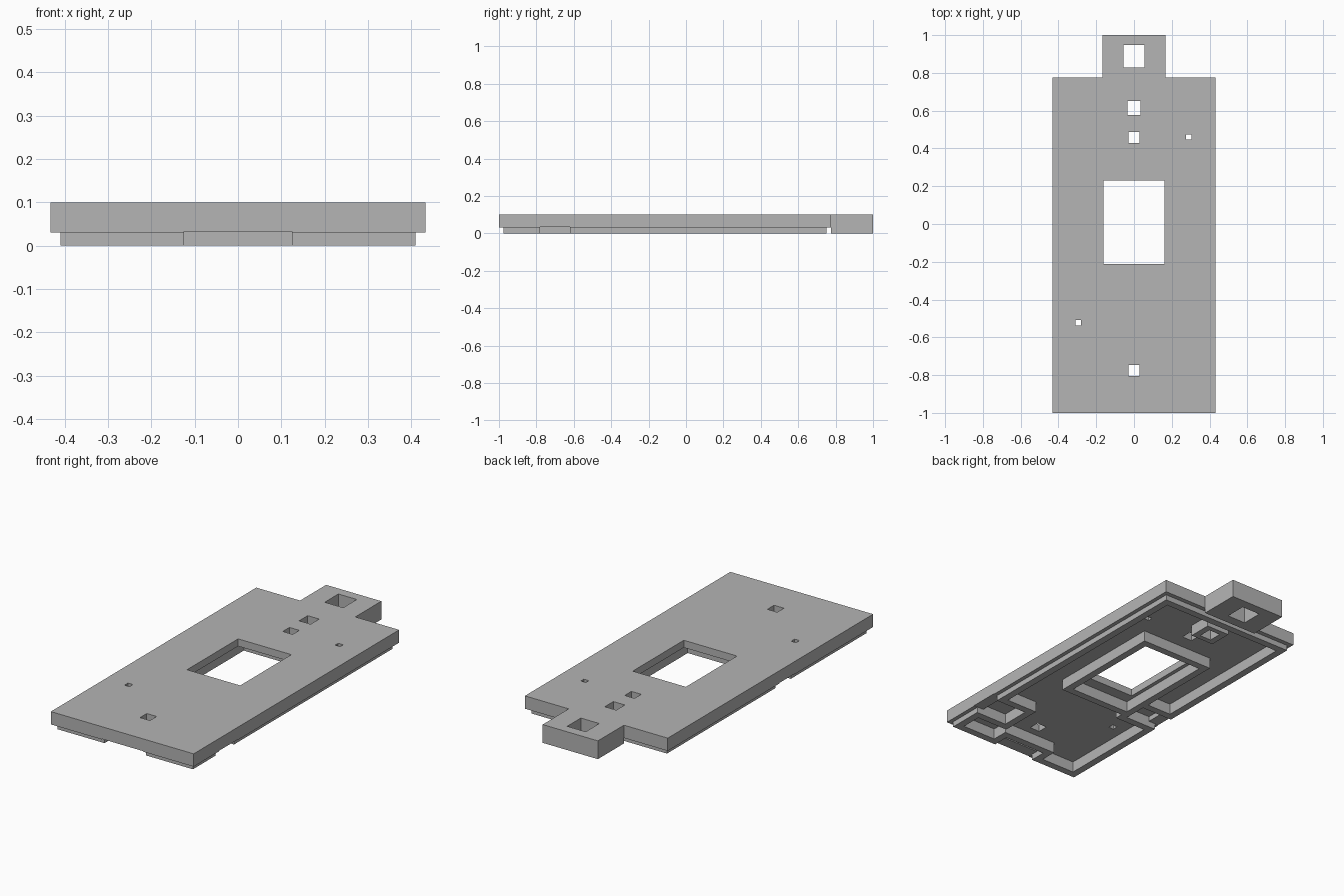
import bpy
import bmesh

if "Cube" in bpy.data.objects:
    bpy.data.objects.remove(bpy.data.objects["Cube"], do_unlink=True)

grey = bpy.data.materials.new("mid grey plastic")
grey.use_nodes = True
COLOUR = (0.46, 0.46, 0.46, 1)
grey.diffuse_color = COLOUR
grey.node_tree.nodes["Principled BSDF"].inputs["Base Color"].default_value = COLOUR

TOP, CEILING, STEP, NOTCH = 0.10, 0.06, 0.03, 0.033
WALL = 0.04


def box(name, x0, x1, y0, y1, z0, z1):
    """Axis-aligned box from its limits."""
    bm = bmesh.new()
    bmesh.ops.create_cube(bm, size=1)
    for v in bm.verts:
        v.co.x = x1 if v.co.x > 0 else x0
        v.co.y = y1 if v.co.y > 0 else y0
        v.co.z = z1 if v.co.z > 0 else z0
    mesh = bpy.data.meshes.new(name)
    bm.to_mesh(mesh)
    bm.free()
    mesh.materials.append(grey)
    ob = bpy.data.objects.new(name, mesh)
    bpy.context.collection.objects.link(ob)
    return ob


def combine(target, operation, name, *limits):
    """Add a box to the target, or cut one out of it."""
    tool = box(name, *limits)
    tool.hide_render = True
    mod = target.modifiers.new(name, 'BOOLEAN')
    mod.operation = operation
    mod.solver = 'EXACT'
    mod.object = tool
    bpy.context.view_layer.objects.active = target
    bpy.ops.object.modifier_apply(modifier=mod.name)
    bpy.data.objects.remove(tool, do_unlink=True)


# Cover plate with a stepped-in lower rim, hollow underneath
cover = box("cover_plate", -0.432, 0.432, -1, 0.775, STEP, TOP)
combine(cover, 'UNION', "rim", -0.41, 0.41, -0.975, 0.75, 0, 0.05)
combine(cover, 'DIFFERENCE', "cavity", -0.37, 0.37, -0.935, 0.71, -0.1, CEILING)

# Hanging tab at the back
combine(cover, 'UNION', "tab", -0.167, 0.167, 0.775, 1, 0, TOP)

# Pockets behind the edge openings: x0, x1, y0, y1 of the clear space
pockets = [(0.22, 0.37, -0.78, -0.62),
           (-0.37, -0.22, -0.32, -0.19),
           (-0.125, 0.125, -0.935, -0.885)]
# Openings through the rim, running out past the plate edge
openings = [(0.30, 0.5, -0.78, -0.62),
            (-0.5, -0.30, -0.32, -0.19),
            (-0.125, 0.125, -1.1, -0.90)]

# Solid blocks under the plate: pocket surrounds, window frame, hole boss
blocks = [(0.22 - WALL, 0.39, -0.78 - WALL, -0.62 + WALL),
          (-0.39, -0.22 + WALL, -0.32 - WALL, -0.19 + WALL),
          (-0.125 - WALL, 0.125 + WALL, -0.955, -0.885 + WALL),
          (-0.222, 0.222, -0.315, 0.35),
          (-0.07, 0.07, 0.55, 0.68)]
for x0, x1, y0, y1 in blocks:
    combine(cover, 'UNION', "block", x0, x1, y0, y1, 0, 0.08)

# Hollow out the pockets and the recess inside the window frame
recess = (-0.222 + WALL, 0.222 - WALL, -0.315 + WALL, 0.35 - WALL)
for x0, x1, y0, y1 in pockets + [recess]:
    combine(cover, 'DIFFERENCE', "hollow", x0, x1, y0, y1, -0.1, CEILING)
for x0, x1, y0, y1 in openings:
    combine(cover, 'DIFFERENCE', "opening", x0, x1, y0, y1, -0.1, NOTCH)

# Through holes: x, y, half width, half length
holes = [(0, 0.01, 0.161, 0.221),
         (0, 0.888, 0.056, 0.059),
         (0, 0.615, 0.035, 0.037),
         (0, 0.458, 0.03, 0.029),
         (0, -0.775, 0.03, 0.029),
         (0.29, 0.46, 0.015, 0.013),
         (-0.296, -0.522, 0.015, 0.015)]
for x, y, w, h in holes:
    combine(cover, 'DIFFERENCE', "hole", x - w, x + w, y - h, y + h, -0.1, 0.2)

# One material throughout, flat faces
cover.data.materials.clear()
cover.data.materials.append(grey)
for face in cover.data.polygons:
    face.material_index = 0
    face.use_smooth = False
